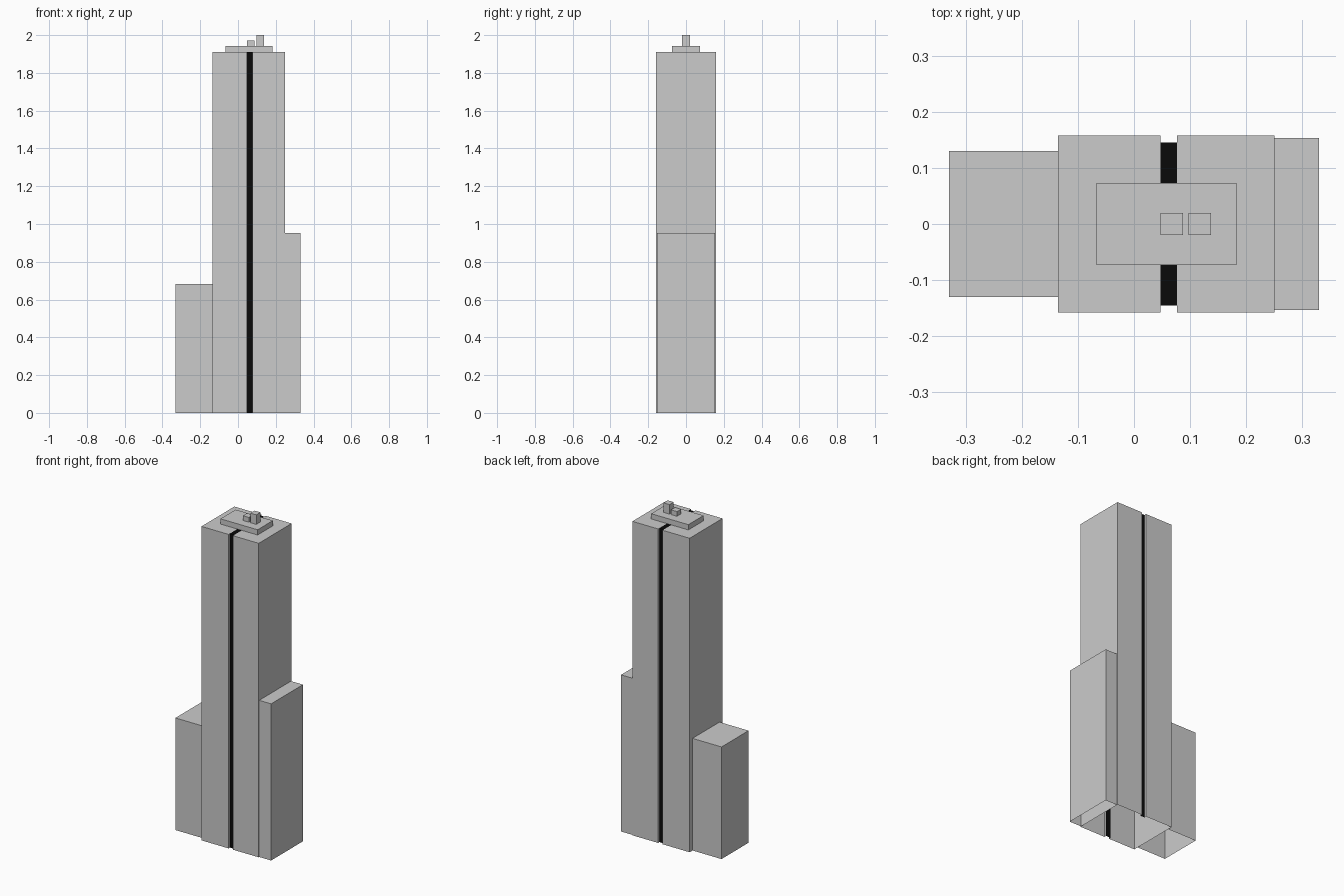
import bpy

if "Cube" in bpy.data.objects:
    bpy.data.objects.remove(bpy.data.objects["Cube"])


def make_object(name, verts, faces, color=None):
    mesh = bpy.data.meshes.new(name)
    mesh.from_pydata(verts, [], faces)
    mesh.update()
    obj = bpy.data.objects.new(name, mesh)
    bpy.context.collection.objects.link(obj)
    if color:
        mat = bpy.data.materials.new(name + "_paint")
        mat.diffuse_color = color
        mat.use_nodes = True
        mat.node_tree.nodes["Principled BSDF"].inputs["Base Color"].default_value = mat.diffuse_color
        mesh.materials.append(mat)
    return obj


def shell(name, path, z0, z1, closed=False):
    """Walls along a counter-clockwise plan path, with a roof and an open bottom."""
    n = len(path)
    verts = [(x, y, z0) for x, y in path] + [(x, y, z1) for x, y in path]
    faces = [(i, (i + 1) % n, n + (i + 1) % n, n + i)
             for i in range(n if closed else n - 1)]
    faces.append(tuple(range(n, 2 * n)))
    return make_object(name, verts, faces)


def block(name, x0, x1, hy, z0, z1):
    return shell(name, [(x0, -hy), (x1, -hy), (x1, hy), (x0, hy)], z0, z1, True)


TOP = 1.91            # main roof height
HY, GY = 0.158, 0.145  # half depth of the tower and of the recessed band
GX0, GX1 = 0.047, 0.077  # band edges

# Tower halves on either side of the recessed band
shell("tower_right_half", [(GX1, -GY), (GX1, -HY), (0.25, -HY),
                           (0.25, HY), (GX1, HY), (GX1, GY)], 0, TOP)
shell("tower_left_half", [(GX0, GY), (GX0, HY), (-0.135, HY),
                          (-0.135, -HY), (GX0, -HY), (GX0, -GY)], 0, TOP)

# Black band running up the front, over the roof and down the back
profile = [(-GY, 0), (-GY, TOP), (GY, TOP), (GY, 0)]
verts = [(x, y, z) for x in (GX0, GX1) for y, z in profile]
make_object("dark_band", verts, [(i, i + 4, i + 5, i + 1) for i in range(3)],
            (0.003, 0.003, 0.003, 1))

# Lower side wings, open towards the tower
shell("right_wing", [(0.25, -0.153), (0.33, -0.153),
                     (0.33, 0.153), (0.25, 0.153)], 0, 0.953)
shell("left_wing", [(-0.135, 0.13), (-0.33, 0.13),
                    (-0.33, -0.13), (-0.135, -0.13)], 0, 0.682)

# Rooftop plant
block("roof_platform", -0.067, 0.183, 0.073, TOP, 1.942)
block("roof_box_low", 0.047, 0.087, 0.02, 1.942, 1.971)
block("roof_box_tall", 0.097, 0.137, 0.02, 1.942, 2.0)
